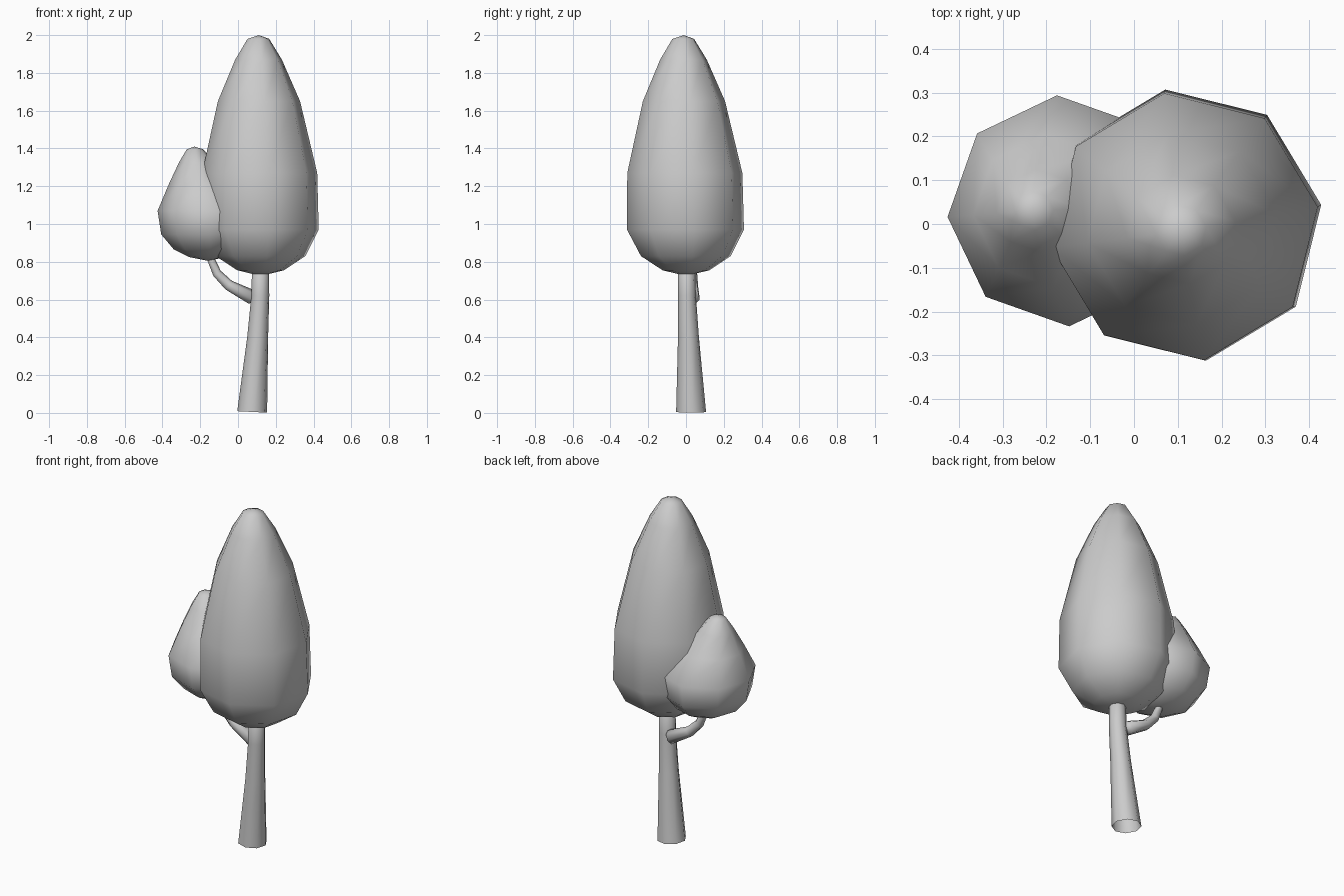
import bpy, bmesh, math
from mathutils import Vector

if "Cube" in bpy.data.objects:
    bpy.data.objects.remove(bpy.data.objects["Cube"])


def loft(name, rings, sides, offset_deg, start=None, end=None):
    """Skin of rings (centre, radius, normal) with optional end points."""
    bm = bmesh.new()
    loops = []
    for centre, radius, normal in rings:
        n = Vector(normal).normalized()
        q = Vector((0, 0, 1)).rotation_difference(n)
        loop = []
        for i in range(sides):
            a = math.radians(offset_deg) + 2 * math.pi * i / sides
            p = q @ Vector((radius * math.cos(a), radius * math.sin(a), 0))
            loop.append(bm.verts.new(Vector(centre) + p))
        loops.append(loop)
    for lo, hi in zip(loops, loops[1:]):
        for i in range(sides):
            j = (i + 1) % sides
            bm.faces.new((lo[i], lo[j], hi[j], hi[i]))
    for tip, loop in ((start, loops[0]), (end, loops[-1])):
        if tip:
            v = bm.verts.new(tip)
            for i in range(sides):
                bm.faces.new((loop[i], loop[(i + 1) % sides], v))
    bmesh.ops.recalc_face_normals(bm, faces=bm.faces)
    mesh = bpy.data.meshes.new(name)
    bm.to_mesh(mesh)
    bm.free()
    for p in mesh.polygons:
        p.use_smooth = True
    obj = bpy.data.objects.new(name, mesh)
    bpy.context.collection.objects.link(obj)
    return obj


UP = (0, 0, 1)

# Tapering, slightly leaning trunk, open at the base
loft("trunk", [((0.075, 0.027, 0.005), 0.08, (0.05, 0, 1)),
               ((0.104, 0.013, 0.40), 0.056, UP),
               ((0.118, 0.005, 0.62), 0.048, UP),
               ((0.12, 0.002, 0.85), 0.044, UP)],
     8, 8, end=(0.12, 0.0, 0.86))

# Side branch curving up into the small crown
loft("branch", [((0.075, 0.033, 0.61), 0.041, (-0.9, 0, 0.45)),
                ((-0.05, 0.035, 0.675), 0.030, (-0.8, 0, 0.6)),
                ((-0.112, 0.035, 0.738), 0.025, (-0.55, 0, 0.8)),
                ((-0.147, 0.035, 0.82), 0.021, (-0.25, 0, 1)),
                ((-0.16, 0.035, 0.90), 0.019, UP)],
     7, 0, start=(0.09, 0.03, 0.605), end=(-0.16, 0.035, 0.91))

# Tall main crown
main = [(0.755, 0.125), (0.83, 0.24), (0.97, 0.313), (1.27, 0.308),
        (1.65, 0.22), (1.87, 0.125), (1.98, 0.058)]
loft("main_crown",
     [((0.12 - 0.01 * (z - 0.75), -0.012 * (z - 0.75), z), r, UP)
      for z, r in main],
     8, 8.5, start=(0.12, 0, 0.725), end=(0.11, -0.012, 2.0))

# Small side crown, its tip leaning outward
side = [(-0.16, 0.825, 0.10), (-0.16, 0.865, 0.18), (-0.16, 0.945, 0.247),
        (-0.162, 1.07, 0.264), (-0.192, 1.21, 0.175), (-0.218, 1.325, 0.095),
        (-0.228, 1.395, 0.044)]
loft("small_crown", [((x, 0.03, z), r, UP) for x, z, r in side],
     8, 3, start=(-0.16, 0.03, 0.805), end=(-0.23, 0.035, 1.41))
